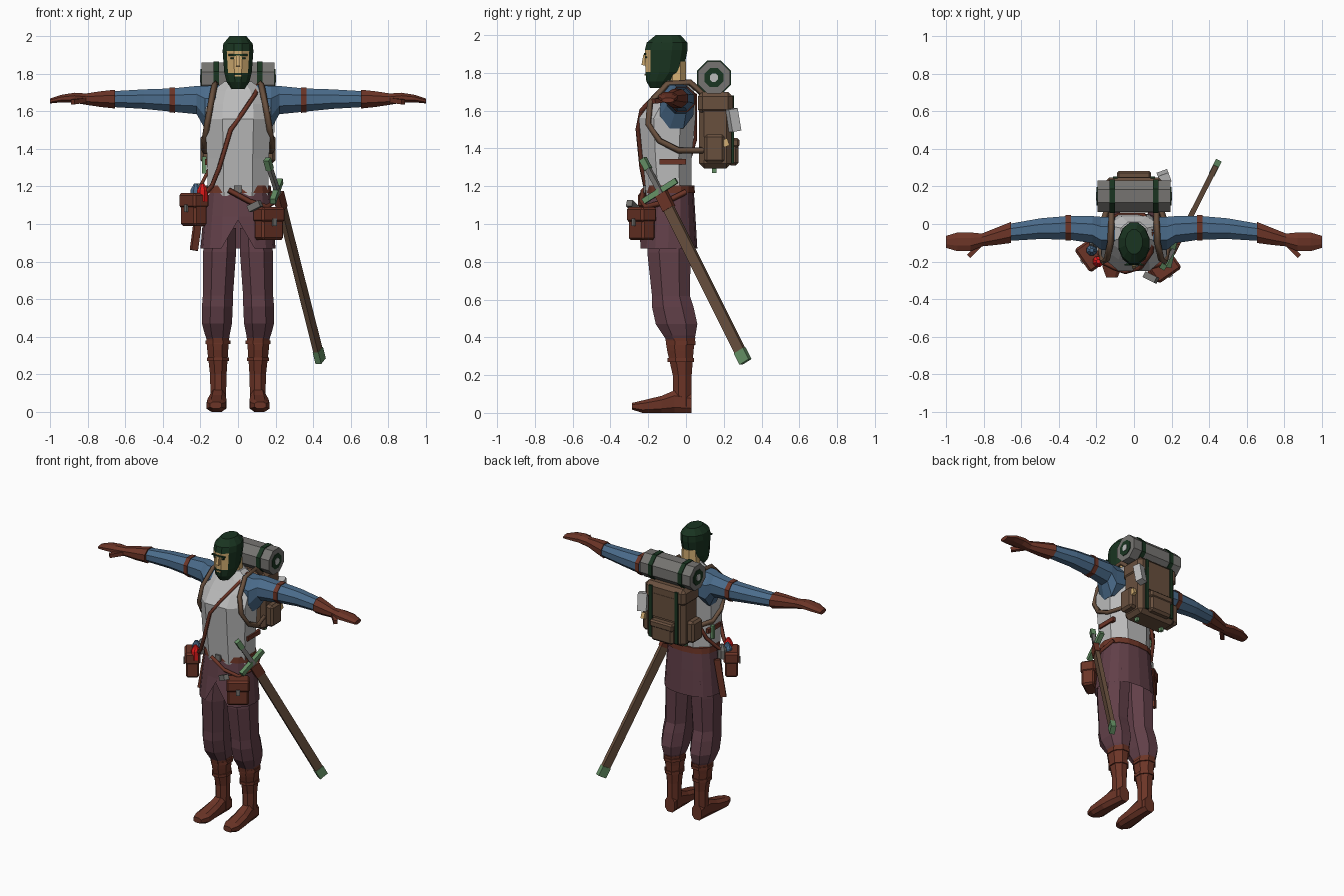
import bpy, bmesh, math
from mathutils import Vector

if "Cube" in bpy.data.objects:
    bpy.data.objects.remove(bpy.data.objects["Cube"], do_unlink=True)


def material(name, *rgb):
    m = bpy.data.materials.new(name)
    m.use_nodes = True
    m.diffuse_color = (*rgb, 1)
    m.node_tree.nodes["Principled BSDF"].inputs["Base Color"].default_value = (*rgb, 1)
    return m


shirt_white = material("shirt white", .5, .5, .5)
sleeve_blue = material("sleeve blue", .07, .15, .26)
leather = material("red brown leather", .15, .035, .02)
maroon = material("maroon cloth", .12, .05, .065)
hair_green = material("dark green", .01, .035, .015)
skin = material("skin tan", .65, .42, .17)
canvas = material("pack brown", .14, .08, .048)
grey = material("bedroll grey", .18, .175, .165)
sage = material("sage metal", .13, .28, .13)
red = material("bottle red", .75, .01, .01)


def finish(name, bm, mat):
    bmesh.ops.recalc_face_normals(bm, faces=bm.faces)
    mesh = bpy.data.meshes.new(name)
    bm.to_mesh(mesh)
    bm.free()
    mesh.materials.append(mat)
    ob = bpy.data.objects.new(name, mesh)
    bpy.context.collection.objects.link(ob)
    return ob


def loft(name, mat, axis, rings, n=8, power=1, half=.5, caps=True, side=1):
    """Skin rings of (position on axis, two centre coords, two radii)."""
    bm = bmesh.new()
    fit = math.cos(half * 2 * math.pi / n) ** power
    rows = []
    for t, a, b, ra, rb in rings:
        row = []
        for i in range(n):
            ang = 2 * math.pi * (i + half) / n
            u, v = (math.copysign(abs(f) ** power, f) / fit for f in (math.cos(ang), math.sin(ang)))
            co = [a + ra * u, b + rb * v]
            co.insert(axis, t)
            co[0] *= side
            row.append(bm.verts.new(co))
        rows.append(row)
    for low, high in zip(rows, rows[1:]):
        for i in range(n):
            j = (i + 1) % n
            bm.faces.new((low[i], low[j], high[j], high[i]))
    if caps:
        bm.faces.new(rows[0])
        bm.faces.new(rows[-1])
    return finish(name, bm, mat)


def box(name, mat, loc, size, rot=(0, 0, 0), bevel=0):
    bm = bmesh.new()
    bmesh.ops.create_cube(bm, size=1)
    bmesh.ops.scale(bm, vec=size, verts=bm.verts)
    ob = finish(name, bm, mat)
    ob.location = loc
    ob.rotation_euler = [math.radians(r) for r in rot]
    if bevel:
        mod = ob.modifiers.new("bevel", "BEVEL")
        mod.width = bevel
        mod.segments = 1
    return ob


def beam(name, mat, start, end, width, depth):
    start, end = Vector(start), Vector(end)
    ob = box(name, mat, (start + end) / 2, (width, depth, (end - start).length))
    ob.rotation_euler = (end - start).to_track_quat("Z", "Y").to_euler()
    return ob


def strap(name, mat, points, radius, side=1):
    curve = bpy.data.curves.new(name, "CURVE")
    curve.dimensions = "3D"
    curve.bevel_depth = radius
    curve.bevel_resolution = 0
    curve.use_fill_caps = True
    line = curve.splines.new("POLY")
    line.points.add(len(points) - 1)
    for p, (x, y, z) in zip(line.points, points):
        p.co = (x * side, y, z, 1)
    curve.materials.append(mat)
    ob = bpy.data.objects.new(name, curve)
    bpy.context.collection.objects.link(ob)
    return ob


# Torso and tunic skirt with a front slit
loft("shirt", shirt_white, 2, [
    (1.15, 0, -.09, .16, .12), (1.35, 0, -.1, .165, .13), (1.56, 0, -.1, .175, .15),
    (1.64, 0, -.07, .17, .12), (1.71, 0, -.05, .14, .09), (1.76, 0, -.05, .07, .06)], power=.85)
skirt = loft("tunic_skirt", maroon, 2, [
    (.87, 0, -.095, .2, .155), (1.04, 0, -.09, .185, .14), (1.2, 0, -.085, .168, .125)],
    n=16, power=.85, half=0, caps=False)
slit = min((v for v in skirt.data.vertices if v.co.z < 1), key=lambda v: v.co.y)
slit.co.z = 1.02
loft("belt", leather, 2, [(1.165, 0, -.085, .178, .132), (1.205, 0, -.085, .174, .13)], n=16, power=.85, half=0)
box("belt_buckle", grey, (0, -.22, 1.185), (.04, .012, .04))

for side, label in ((1, "left"), (-1, "right")):
    # Legs and boots
    loft(label + "_trouser_leg", maroon, 2, [
        (.98, .09, -.085, .08, .11), (.85, .098, -.09, .088, .115), (.62, .107, -.08, .08, .1),
        (.56, .11, -.07, .082, .11), (.47, .112, -.05, .08, .11), (.41, .11, -.035, .066, .085),
        (.38, .108, -.03, .055, .07)], power=.9, side=side)
    loft(label + "_boot_shaft", leather, 2, [
        (.03, .105, -.02, .04, .05), (.2, .105, -.02, .044, .05), (.33, .108, -.03, .056, .07),
        (.4, .108, -.03, .062, .08)], side=side)
    loft(label + "_boot_foot", leather, 1, [
        (.03, .105, .05, .037, .05), (-.06, .108, .06, .042, .06), (-.13, .112, .045, .05, .045),
        (-.23, .115, .033, .052, .033), (-.285, .118, .035, .03, .018)], power=.75, side=side)
    for z, r in ((.27, .058), (.36, .066)):
        loft(label + "_boot_strap", leather, 2, [
            (z, .107, -.027, r, r + .012), (z + .02, .107, -.027, r, r + .012)], side=side)

    # Arms, gloves and hands
    loft(label + "_sleeve", sleeve_blue, 0, [
        (.1, -.05, 1.63, .085, .11), (.175, -.05, 1.62, .088, .115), (.22, -.03, 1.66, .072, .075),
        (.35, -.02, 1.66, .063, .062), (.5, -.025, 1.665, .055, .052), (.67, -.045, 1.665, .045, .042)],
        side=side)
    loft(label + "_arm_band", leather, 0, [
        (.335, -.02, 1.66, .069, .068), (.365, -.02, 1.66, .067, .066)], side=side)
    loft(label + "_glove", leather, 0, [
        (.655, -.045, 1.665, .056, .05), (.73, -.065, 1.665, .046, .042), (.81, -.085, 1.665, .034, .03),
        (.87, -.095, 1.672, .05, .027), (.94, -.095, 1.668, .05, .02), (1, -.095, 1.655, .032, .013)],
        side=side)
    beam(label + "_thumb", leather, (.81 * side, -.1, 1.66), (.88 * side, -.172, 1.65), .026, .026)

    # Pack harness
    strap(label + "_shoulder_strap", canvas, [
        (.12, .1, 1.68), (.12, .02, 1.75), (.125, -.1, 1.74), (.145, -.19, 1.64), (.165, -.2, 1.53),
        (.178, -.14, 1.44), (.18, -.04, 1.39), (.14, .09, 1.39)], .017, side)
    box(label + "_side_strap", leather, (.165 * side, -.07, 1.33), (.02, .14, .03))
    box(label + "_pack_side_pocket", canvas, (.17 * side, .15, 1.4), (.06, .11, .15), bevel=.015)
    box(label + "_pack_green_strap", hair_green, (.1 * side, .248, 1.5), (.025, .012, .36))
    box(label + "_strap_end", sage, (.1 * side, .15, 1.29), (.02, .025, .04))
    loft(label + "_bedroll_strap", hair_green, 0, [
        (.1, .148, 1.775, .09, .09), (.13, .148, 1.775, .09, .09)], side=side)
    loft(label + "_bedroll_end", shirt_white, 0, [
        (.196, .148, 1.775, .022, .022), (.203, .148, 1.775, .022, .022)], side=side)
    loft(label + "_bedroll_fold", hair_green, 0, [
        (.195, .148, 1.775, .05, .05), (.199, .148, 1.775, .05, .05)], side=side)

# Head: face panel set by direction and height
loft("neck", skin, 2, [(1.68, 0, -.05, .065, .05), (1.86, 0, -.05, .052, .05)])
head = loft("head", hair_green, 2, [
    (1.72, 0, -.15, .035, .04), (1.755, 0, -.14, .06, .07), (1.805, 0, -.115, .073, .1),
    (1.92, 0, -.105, .082, .113), (1.96, 0, -.1, .078, .108), (2, 0, -.095, .045, .065)], n=12)
head.data.materials.append(skin)
for face in head.data.polygons:
    c = face.center
    if c.y < -.175 and 1.8 < c.z < 1.92:
        face.material_index = 1
beam("nose", skin, (0, -.216, 1.895), (0, -.226, 1.84), .02, .02)
box("brow", hair_green, (0, -.217, 1.9), (.1, .009, .01))
box("mouth", skin, (0, -.214, 1.79), (.035, .009, .008))
for x in (-.03, .03):
    box("eye", hair_green, (x, -.212, 1.883), (.02, .009, .008))

# Backpack and bedroll
box("pack_body", canvas, (0, .155, 1.48), (.3, .17, .37), bevel=.025)
box("pack_lid", canvas, (0, .155, 1.64), (.315, .185, .12), bevel=.025)
box("pack_flap", canvas, (0, .242, 1.55), (.17, .016, .16))
box("pack_back_pocket", canvas, (0, .25, 1.38), (.17, .055, .14), bevel=.015)
box("pocket_flap", canvas, (0, .255, 1.43), (.18, .055, .05), bevel=.01)
loft("bedroll", grey, 0, [(-.195, .148, 1.775, .084, .084), (.195, .148, 1.775, .084, .084)])
box("pack_cup", shirt_white, (.16, .25, 1.55), (.06, .05, .12), (10, 0, 20))
box("pack_lantern", skin, (.18, .21, 1.43), (.025, .03, .04), (20, 0, 0))

# Diagonal strap across chest and back
strap("satchel_strap", leather, [
    (.1, -.04, 1.735), (.09, -.15, 1.69), (.03, -.235, 1.6), (-.04, -.255, 1.5), (-.1, -.235, 1.3),
    (-.14, -.215, 1.2), (-.2, -.19, 1.14)], .014)
strap("satchel_back_strap", leather, [
    (.1, -.04, 1.735), (.05, .05, 1.68), (-.08, .05, 1.45), (-.16, .0, 1.28), (-.23, -.12, 1.14)], .012)
strap("sword_belt", leather, [
    (-.05, -.225, 1.18), (.06, -.235, 1.12), (.15, -.21, 1.09), (.2, -.1, 1.12), (.17, 0, 1.17)], .015)

# Hip pouches with their contents
for label, x, y, z, turn in (("left", .165, -.235, 1, 35), ("right", -.235, -.17, 1.075, -55)):
    box(label + "_pouch", leather, (x, y, z), (.14, .085, .17), (0, 0, turn), .012)
    box(label + "_pouch_flap", leather, (x, y, z + .05), (.15, .1, .08), (0, 0, turn), .012)
    out = Vector((math.sin(math.radians(turn)), -math.cos(math.radians(turn)), 0)) * .052
    box(label + "_pouch_clasp", grey, Vector((x, y, z + .01)) + out, (.025, .009, .04), (0, 0, turn))
for name, mat, x, y in (("red_bottle", red, -.19, -.2), ("blue_bottle", sleeve_blue, -.225, -.14),
                        ("grey_bottle", grey, -.21, -.1)):
    loft(name, mat, 2, [(1.12, x, y, .028, .028), (1.18, x, y, .028, .028), (1.215, x, y, .01, .01)])
beam("scroll", grey, (.06, -.27, 1.08), (.12, -.3, 1.11), .035, .035)
beam("knife_sheath", leather, (-.2, -.06, 1.12), (-.235, -.08, .86), .02, .04)
beam("knife_handle", sage, (-.18, -.04, 1.36), (-.18, -.04, 1.27), .022, .022)

# Sword hung from the left hip
beam("scabbard", canvas, (.215, -.13, 1.16), (.43, .295, .31), .028, .058)
beam("scabbard_mouth", leather, (.215, -.13, 1.16), (.235, -.09, 1.08), .036, .066)
beam("scabbard_tip", sage, (.425, .285, .33), (.44, .315, .27), .034, .062)
beam("sword_guard", sage, (.185, -.225, 1.12), (.225, -.05, 1.23), .03, .03)
beam("sword_grip", grey, (.215, -.13, 1.16), (.165, -.21, 1.31), .022, .028)
beam("sword_pommel", sage, (.17, -.2, 1.29), (.155, -.228, 1.345), .032, .034)
